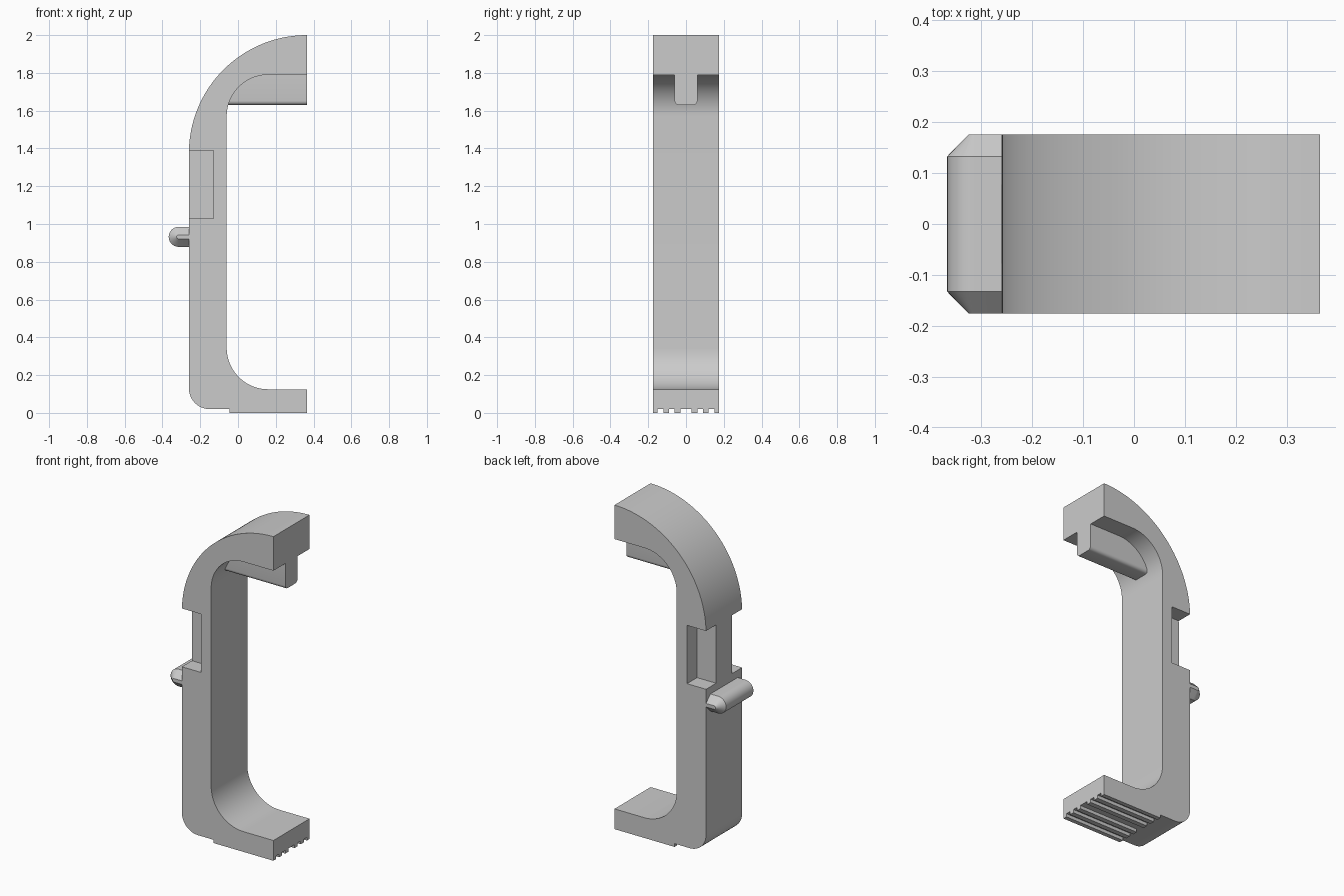
import bpy, bmesh, math
from mathutils import Vector

cube = bpy.data.objects.get("Cube")
if cube:
    bpy.data.objects.remove(cube, do_unlink=True)

grey = bpy.data.materials.new("light grey")
grey.use_nodes = True
grey.diffuse_color = (0.6, 0.6, 0.6, 1)
grey.node_tree.nodes["Principled BSDF"].inputs["Base Color"].default_value = (0.6, 0.6, 0.6, 1)

HALF = 0.176    # half of the depth
BACK = -0.26    # outer face of the upright
END = 0.365     # free ends of both arms


def arc(cx, cz, r, start, stop, n):
    """Points on a circle, angles in degrees."""
    angles = [math.radians(start + (stop - start) * i / n) for i in range(n + 1)]
    return [(cx + r * math.cos(a), cz + r * math.sin(a)) for a in angles]


def loft(name, rings):
    """Joins rings of 3D points and caps both ends."""
    bm = bmesh.new()
    rows = [[bm.verts.new(p) for p in ring] for ring in rings]
    n = len(rows[0])
    for a, b in zip(rows, rows[1:]):
        for i in range(n):
            j = (i + 1) % n
            bm.faces.new((a[i], a[j], b[j], b[i]))
    bm.faces.new(rows[0][::-1])
    bm.faces.new(rows[-1])
    bmesh.ops.recalc_face_normals(bm, faces=bm.faces)
    mesh = bpy.data.meshes.new(name)
    bm.to_mesh(mesh)
    bm.free()
    mesh.materials.append(grey)
    obj = bpy.data.objects.new(name, mesh)
    bpy.context.collection.objects.link(obj)
    return obj


def along_y(profile, y):
    return [Vector((x, y, z)) for x, z in profile]


def along_x(profile, x):
    return [Vector((x, y, z)) for y, z in profile]


def box(name, x0, x1, y0, y1, z0, z1):
    rect = [(y0, z0), (y1, z0), (y1, z1), (y0, z1)]
    return loft(name, [along_x(rect, x0), along_x(rect, x1)])


def select(obj):
    bpy.ops.object.select_all(action="DESELECT")
    obj.select_set(True)
    bpy.context.view_layer.objects.active = obj


# C-shaped body: outer curve, rounded heel, then the inner outline
outline = arc(END, 1.375, 0.625, 90, 180, 40)
outline += arc(BACK + 0.11, 0.13, 0.11, 180, 270, 12)
outline += [(END, 0.02), (END, 0.125)]
outline += arc(0.16, 0.345, 0.22, 270, 180, 20)
outline += arc(0.16, 1.57, 0.22, 180, 90, 20)
outline += [(END, 1.79)]
body = loft("body", [along_y(outline, -HALF), along_y(outline, HALF)])

# Notches in both outer corners, leaving a web in the middle
for side in (-1, 1):
    y0, y1 = sorted((side * 0.078, side * 0.3))
    cutter = box("notch_cutter", -0.4, -0.13, y0, y1, 1.03, 1.39)
    cutter.hide_render = True
    cut = body.modifiers.new("notch", "BOOLEAN")
    cut.operation = "DIFFERENCE"
    cut.solver = "EXACT"
    cut.object = cutter
    select(body)
    bpy.ops.object.modifier_apply(modifier=cut.name)
    bpy.data.objects.remove(cutter, do_unlink=True)

# Rib under the upper arm with rounded lower edges
rib_profile = [(-0.06, 1.79)] + arc(-0.038, 1.652, 0.022, 180, 270, 5)
rib_profile += arc(0.038, 1.652, 0.022, 270, 360, 5) + [(0.06, 1.79)]
rib = loft("upper_rib", [along_x(rib_profile, -0.055), along_x(rib_profile, END)])

# Gripping ridges under the foot
edges = [0.03, 0.06, 0.09, 0.12, 0.15, HALF]
for a, b in zip(edges[::2], edges[1::2]):
    box("foot_ridge_left", -0.045, END, a, b, 0, 0.02)
    box("foot_ridge_right", -0.045, END, -b, -a, 0, 0.02)


# Round-nosed bar on the back with bevelled ends
def bar_ring(y, r):
    nose = arc(-0.314, 0.932, r, 90, 270, 16)
    return along_y([(BACK + 0.01, 0.932 + r)] + nose + [(BACK + 0.01, 0.932 - r)], y)


bar = loft("back_bar", [bar_ring(-HALF, 0.011), bar_ring(-0.133, 0.053),
                        bar_ring(0.133, 0.053), bar_ring(HALF, 0.011)])

for obj in (body, rib, bar):
    select(obj)
    bpy.ops.object.shade_smooth_by_angle(angle=math.radians(30))
